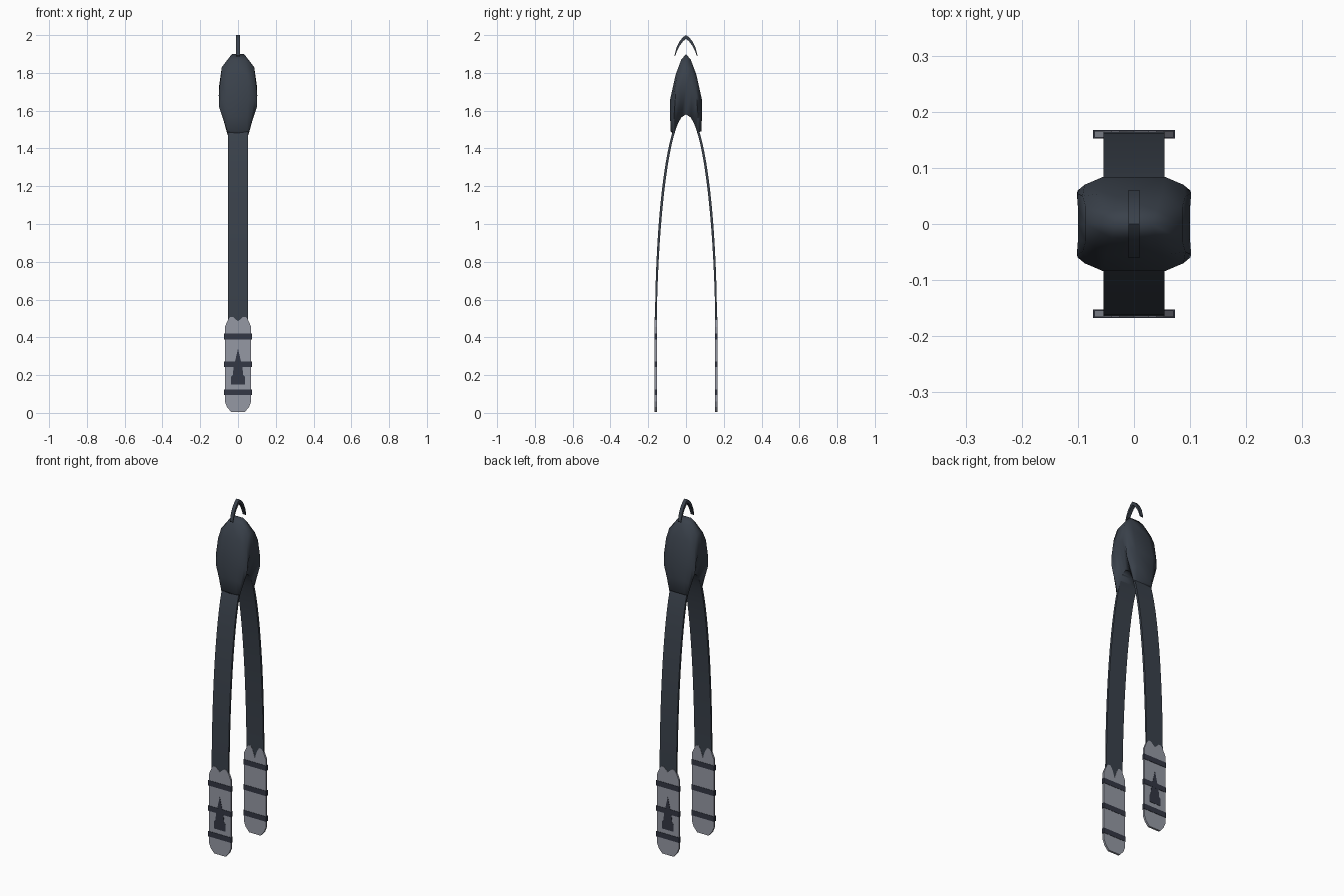
import bpy, bmesh, math

cube = bpy.data.objects.get("Cube")
if cube:
    bpy.data.objects.remove(cube, do_unlink=True)


def material(name, rgb):
    m = bpy.data.materials.new(name)
    m.use_nodes = True
    m.diffuse_color = (*rgb, 1)
    m.node_tree.nodes["Principled BSDF"].inputs["Base Color"].default_value = (*rgb, 1)
    return m


SLATE = material("dark slate", (0.042, 0.053, 0.07))
NAVY = material("deep navy", (0.033, 0.038, 0.058))
STEEL = material("pale steel", (0.30, 0.315, 0.37))


def finish(name, bm, mat, smooth=None):
    bmesh.ops.recalc_face_normals(bm, faces=bm.faces)
    me = bpy.data.meshes.new(name)
    bm.to_mesh(me)
    bm.free()
    me.materials.append(mat)
    ob = bpy.data.objects.new(name, me)
    bpy.context.collection.objects.link(ob)
    if smooth:
        bpy.ops.object.select_all(action='DESELECT')
        ob.select_set(True)
        bpy.context.view_layer.objects.active = ob
        bpy.ops.object.shade_smooth_by_angle(angle=math.radians(smooth))
    return ob


def arch(name, half, mat, smooth):
    """Skin an arch: half is a list of stations from the crown down, each
    a list of (half width, y, z); x and y are mirrored."""
    rings = [[(w, -y, z) for w, y, z in s] for s in half[:0:-1]] + half
    bm = bmesh.new()
    loops = [[bm.verts.new(p) for p in r] + [bm.verts.new((-x, y, z)) for x, y, z in r[::-1]]
             for r in rings]
    n = len(loops[0])
    for a, b in zip(loops, loops[1:]):
        for i in range(n):
            j = (i + 1) % n
            bm.faces.new((a[i], a[j], b[j], b[i]))
    bm.faces.new(loops[0])
    bm.faces.new(loops[-1])
    return finish(name, bm, mat, smooth)


def plate(name, half, side, y0, y1, mat):
    """Extrude a mirrored x-z outline between two depths."""
    pts = half + [(-x, z) for x, z in half[::-1] if x > 0]
    bm = bmesh.new()
    f = bm.faces.new([bm.verts.new((x, side * y0, z)) for x, z in pts])
    ext = bmesh.ops.extrude_face_region(bm, geom=[f])["geom"]
    for v in ext:
        if isinstance(v, bmesh.types.BMVert):
            v.co.y = side * y1
    return finish(name, bm, mat)


# Long folded strap following a tall half ellipse
strap = []
STEPS = 18
for i in range(STEPS + 1):
    a = math.pi / 2 * (1 - i / STEPS)
    c, s = math.cos(a), math.sin(a)
    t = 0.004 + 0.006 * s
    strap.append([(0.054, (0.16 - t) * c, 0.4 + (1.19 - t) * s),
                  (0.054, (0.16 + t) * c, 0.4 + (1.19 + t) * s)])
strap.append([(0.05, 0.156, 0.03), (0.05, 0.163, 0.03)])
arch("folded_strap", strap, SLATE, 40)

# Swollen hood over the fold: underside, flank, shoulder and crown
stations = [
    (0, (0.10, 0, 1.73), (0.086, 0, 1.83), (0.032, 0, 1.90)),
    (0.025, (0.10, 0.03, 1.72), (0.086, 0.03, 1.82), (0.04, 0.025, 1.87)),
    (0.045, (0.102, 0.055, 1.68), (0.092, 0.05, 1.77), (0.05, 0.055, 1.79)),
    (0.055, (0.10, 0.06, 1.62), (0.088, 0.07, 1.66), (0.055, 0.084, 1.66)),
    (0.06, (0.077, 0.065, 1.55), (0.07, 0.075, 1.56), (0.05, 0.084, 1.57)),
    (0.064, (0.057, 0.068, 1.49), (0.056, 0.074, 1.49), (0.05, 0.082, 1.49)),
]
hood = [[(0.055, y, 0.4 + 1.18 * math.sqrt(1 - (y / 0.153) ** 2)), *rest]
        for y, *rest in stations]
arch("hood", hood, SLATE, 60)

# Slim hanging loop above the hood
loop = [[(0.01, 0, 1.98), (0.01, 0, 2.0)],
        [(0.01, 0.015, 1.968), (0.01, 0.015, 1.99)],
        [(0.01, 0.032, 1.946), (0.01, 0.035, 1.966)],
        [(0.01, 0.046, 1.92), (0.01, 0.05, 1.934)],
        [(0.01, 0.058, 1.888), (0.01, 0.061, 1.892)]]
arch("hanging_loop", loop, SLATE, 40)


def tip_outline(notch):
    return [(0, 0.005), (0.036, 0.005), (0.058, 0.03), (0.07, 0.06), (0.07, 0.455),
            (0.052, 0.495), (0.04, 0.508), (0.026, 0.508), (0.012, 0.5 - notch / 3), (0, 0.5 - notch)]


spire = [(0, 0.15), (0.037, 0.15), (0.037, 0.19), (0.028, 0.2), (0.024, 0.235),
         (0.014, 0.28), (0, 0.34)]

# Metal tips, bands and spire marks on both ends
for label, side in (("front", -1), ("back", 1)):
    plate(label + "_outer_tip", tip_outline(0.015), side, 0.160, 0.1655, STEEL)
    plate(label + "_inner_tip", tip_outline(0.055), side, 0.154, 0.160, STEEL)
    for k, z in enumerate((0.11, 0.258, 0.404)):
        band = [(0.073, z - 0.015), (0.073, z + 0.015)]
        plate(f"{label}_band_{k + 1}", band, side, 0.1525, 0.1675, NAVY)
    plate(label + "_spire_mark", spire, side, 0.165, 0.167, NAVY)
